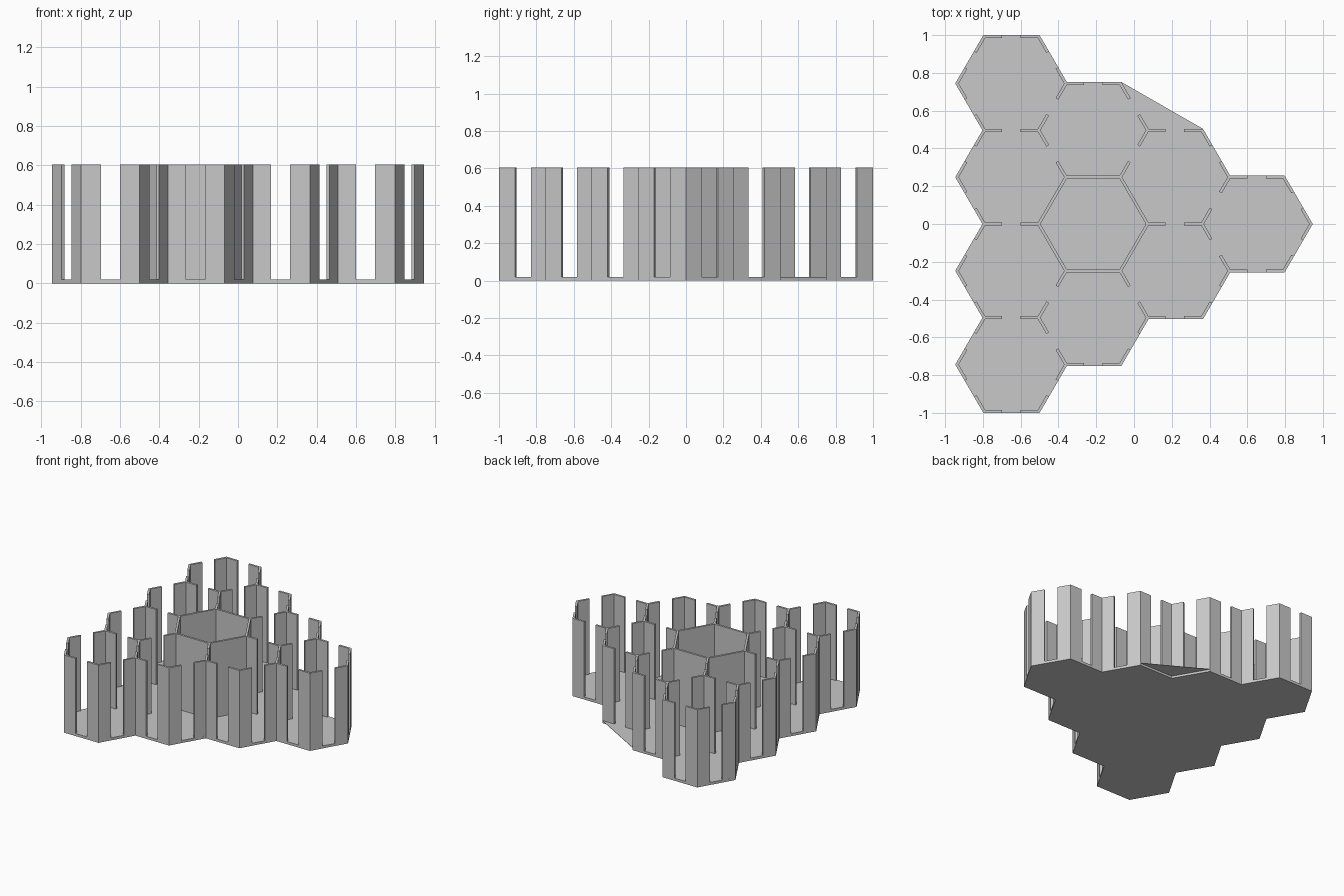
import bpy
import bmesh
from mathutils import Vector

STEP_X, PITCH_Y = 0.4325, 0.496   # spacing of the hexagonal rooms
WALL = 0.016                      # wall thickness
FLOOR, TOP = 0.02, 0.604          # floor level and wall height
DOOR = 0.098                      # doorway width

if "Cube" in bpy.data.objects:
    bpy.data.objects.remove(bpy.data.objects["Cube"])

grey = bpy.data.materials.new("plain grey")
grey.use_nodes = True
grey.diffuse_color = (0.58, 0.58, 0.58, 1)
grey.node_tree.nodes["Principled BSDF"].inputs["Base Color"].default_value = grey.diffuse_color


def hexagon(offset):
    """Corners of a room outline, moved outwards from the shared wall line."""
    half = PITCH_Y / 2
    r, h = STEP_X * 2 / 3 * (1 + offset / half), half + offset
    return [Vector(c) for c in ((r, 0), (r / 2, h), (-r / 2, h),
                                (-r, 0), (-r / 2, -h), (r / 2, -h))]


def prism(bm, outline, z0, z1):
    """Extrude a counter-clockwise outline between two heights."""
    low = [bm.verts.new((p.x, p.y, z0)) for p in outline]
    high = [bm.verts.new((p.x, p.y, z1)) for p in outline]
    bm.faces.new(low[::-1])
    bm.faces.new(high)
    for i in range(len(low)):
        j = (i + 1) % len(low)
        bm.faces.new((low[i], low[j], high[j], high[i]))


def finish(bm, name):
    mesh = bpy.data.meshes.new(name)
    bmesh.ops.recalc_face_normals(bm, faces=bm.faces)
    bm.to_mesh(mesh)
    bm.free()
    mesh.materials.append(grey)
    obj = bpy.data.objects.new(name, mesh)
    bpy.context.collection.objects.link(obj)
    return obj


outer, inner, line = hexagon(WALL / 2), hexagon(-WALL / 2), hexagon(0)


def corner_wall(bm, centre, k, gap):
    """Bent wall round one corner, stopping at the doorways on both sides."""
    ends = []
    for other in ((k - 1) % 6, (k + 1) % 6):
        middle = (line[k] + line[other]) / 2
        along = (line[k] - line[other]).normalized()
        normal = Vector((-along.y, along.x))
        if normal.dot(middle) < 0:
            normal = -normal
        end = middle + along * gap / 2
        ends.append((end + normal * WALL / 2, end - normal * WALL / 2))
    (out_a, in_a), (out_b, in_b) = ends
    outline = [out_a, outer[k], out_b, in_b, inner[k], in_a]
    prism(bm, [centre + p for p in outline], FLOOR, TOP)


# Rooms stand in columns of four, three, two and one
rooms = {}
for col in range(4):
    count = 4 - col
    for row in range(count):
        rooms[col, row] = Vector(((col - 1.5) * STEP_X,
                                  (row - (count - 1) / 2) * PITCH_Y))

# Floor slabs
floor = bmesh.new()
for centre in rooms.values():
    prism(floor, [centre + p for p in outer], 0, FLOOR)
finish(floor, "floor")

# Walls with doorways, and the closed room in the middle
walls, closed = bmesh.new(), bmesh.new()
for key, centre in rooms.items():
    for k in range(6):
        if key == (1, 1):
            corner_wall(closed, centre, k, 0)
        else:
            corner_wall(walls, centre, k, DOOR)
finish(walls, "doorway_walls")
finish(closed, "closed_room_walls")

# Thin triangular ledge filling one notch at the back left
ledge = bmesh.new()
a, b = rooms[1, 2], rooms[2, 1]
prism(ledge, [a + outer[1], a + line[0], b + outer[1]], FLOOR - 0.003, FLOOR)
finish(ledge, "corner_ledge")
